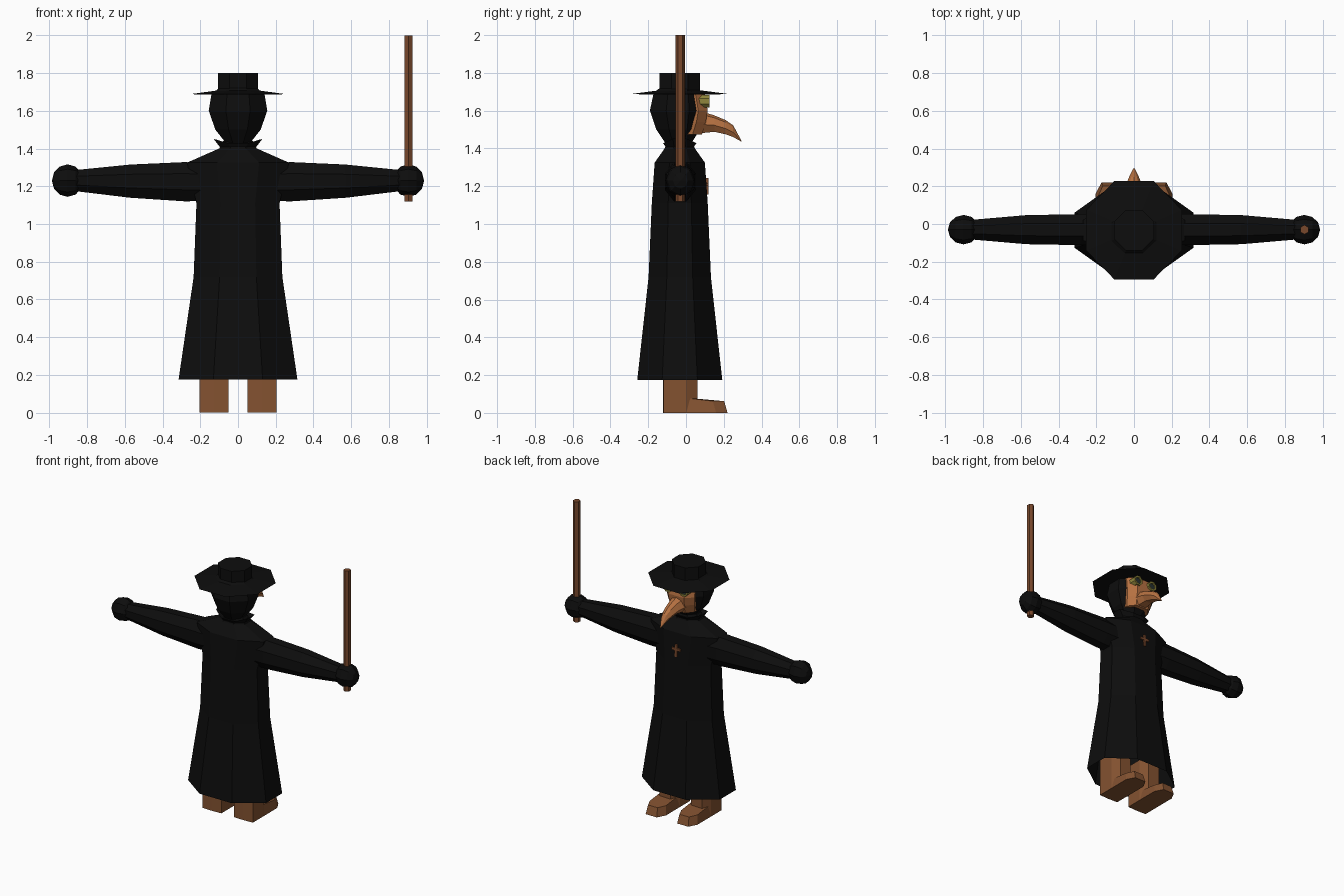
import bpy, bmesh, math
from mathutils import Vector

if "Cube" in bpy.data.objects:
    bpy.data.objects.remove(bpy.data.objects["Cube"])

CY = -0.033  # depth centre of the figure


def material(name, r, g, b):
    m = bpy.data.materials.new(name)
    m.diffuse_color = (r, g, b, 1)
    m.use_nodes = True
    m.node_tree.nodes["Principled BSDF"].inputs["Base Color"].default_value = m.diffuse_color
    return m


BLACK = material("black_cloth", 0.004, 0.004, 0.004)
LEATHER = material("brown_leather", 0.23, 0.085, 0.03)
MASK = material("tan_leather", 0.48, 0.17, 0.055)
WOOD = material("wood", 0.19, 0.065, 0.025)
BRASS = material("brass", 0.28, 0.24, 0.045)
GLASS = material("dark_glass", 0.02, 0.03, 0.03)


def finish(name, bm, mat):
    bmesh.ops.recalc_face_normals(bm, faces=bm.faces)
    me = bpy.data.meshes.new(name)
    bm.to_mesh(me)
    bm.free()
    me.materials.append(mat)
    ob = bpy.data.objects.new(name, me)
    bpy.context.collection.objects.link(ob)
    return ob


def loft(name, rings, mat, cap_start=True, cap_end=True):
    """Skin a list of equal-length point rings."""
    bm = bmesh.new()
    vs = [[bm.verts.new(p) for p in r] for r in rings]
    n = len(rings[0])
    for a, b in zip(vs, vs[1:]):
        for i in range(n):
            j = (i + 1) % n
            bm.faces.new((a[i], a[j], b[j], b[i]))
    if cap_start:
        bm.faces.new(vs[0])
    if cap_end:
        bm.faces.new(vs[-1])
    return finish(name, bm, mat)


def octagon(rx, ry):
    """Octagon with flat sides facing both axes."""
    k = math.cos(math.pi / 8)
    angs = [math.pi / 8 + i * math.pi / 4 for i in range(8)]
    return [(rx * math.cos(a) / k, ry * math.sin(a) / k) for a in angs]


def level(rx, ry, z, cy=CY):
    return [(x, y + cy, z) for x, y in octagon(rx, ry)]


# Long coat, open at the hem
loft("coat", [level(0.315, 0.225, 0.175), level(0.235, 0.165, 0.72),
              level(0.22, 0.148, 1.11), level(0.27, 0.133, 1.325),
              level(0.10, 0.08, 1.40), level(0.08, 0.065, 1.44)],
     BLACK, cap_start=False)

# Flared collar with a zigzag rim
rim = [(x, y, z + (0.012 if i in (0, 3, 4, 7) else -0.012))
       for i, (x, y, z) in enumerate(level(0.13, 0.088, 1.44))]
loft("collar", [level(0.085, 0.07, 1.385), level(0.09, 0.07, 1.40), rim,
                level(0.08, 0.06, 1.42)], BLACK)

# Hooded head
loft("head", [level(0.065, 0.07, 1.43, -0.04), level(0.12, 0.115, 1.50, -0.042),
              level(0.155, 0.147, 1.60, -0.044), level(0.14, 0.13, 1.69, -0.042),
              level(0.10, 0.10, 1.72, -0.04)], BLACK)

# Hat: thin sloping brim with a flat crown
loft("hat", [level(0.14, 0.14, 1.685), level(0.253, 0.26, 1.688),
             level(0.107, 0.107, 1.708), level(0.107, 0.107, 1.80)], BLACK)


# Face mask wrapped over the front of the head
def mask_ring(s, front, z):
    return [(-0.115 * s, 0, z), (-0.115 * s, front - 0.05, z), (-0.065 * s, front, z),
            (0.065 * s, front, z), (0.115 * s, front - 0.05, z), (0.115 * s, 0, z)]


loft("face_mask", [mask_ring(0.8, 0.085, 1.475), mask_ring(0.92, 0.105, 1.54),
                   mask_ring(1, 0.115, 1.60), mask_ring(0.95, 0.10, 1.69)], MASK)


# Curved beak
def beak_ring(y, top, bot, w):
    mid = bot + 0.4 * (top - bot)
    return [(0, y, top), (w * 0.6, y, top - 0.15 * (top - bot)), (w, y, mid),
            (w * 0.5, y, bot), (-w * 0.5, y, bot), (-w, y, mid),
            (-w * 0.6, y, top - 0.15 * (top - bot))]


loft("beak", [beak_ring(0.07, 1.60, 1.48, 0.07), beak_ring(0.15, 1.575, 1.488, 0.052),
              beak_ring(0.21, 1.55, 1.475, 0.04), beak_ring(0.25, 1.522, 1.46, 0.026),
              beak_ring(0.295, 1.438, 1.435, 0.003)], MASK)

# Mirrored parts: goggles, sleeves, hands, legs
for s, side in ((-1, "left"), (1, "right")):
    def disc(r, y):
        return [(s * 0.063 + x, y, 1.65 + z) for x, z in octagon(r, r)]

    loft(side + "_goggle", [disc(0.034, 0.06), disc(0.034, 0.125),
                            disc(0.022, 0.125), disc(0.022, 0.11)], BRASS)
    loft(side + "_lens", [disc(0.022, 0.109), disc(0.022, 0.116)], GLASS)

    # Tapered sleeve
    sleeve = [(0.18, 1.222, 0.082, 0.10), (0.28, 1.224, 0.082, 0.104),
              (0.57, 1.227, 0.077, 0.088), (0.86, 1.23, 0.052, 0.056)]
    loft(side + "_sleeve", [[(s * x, CY + 0.003 + a, z + b) for a, b in octagon(ry, rz)]
                            for x, z, ry, rz in sleeve], BLACK)

    # Gloved hand
    bm = bmesh.new()
    bmesh.ops.create_uvsphere(bm, u_segments=8, v_segments=6, radius=1)
    for v in bm.verts:
        x, y, z = v.co
        v.co = Vector((s * 0.903 + z * 0.083, CY + 0.003 + y * 0.078, 1.23 + x * 0.086))
    finish(side + "_hand", bm, BLACK)

    # Leg column with chamfered front
    leg = [(-0.077, -0.12), (0, -0.123), (0.077, -0.12), (0.077, 0.0),
           (0.045, 0.06), (-0.045, 0.06), (-0.077, 0.0)]
    loft(side + "_leg", [[(s * 0.127 + x, y, z) for x, y in leg] for z in (0, 0.32)],
         LEATHER)

    # Foot with tapered toe
    sole = [(-0.077, -0.05), (0.077, -0.05), (0.077, 0.16),
            (0.045, 0.22), (-0.045, 0.22), (-0.077, 0.16)]
    base = [(s * 0.127 + x, y, 0) for x, y in sole]
    top = [(s * 0.127 + x * 0.85, y - (0.018 if y > 0 else 0),
            0.062 if y > 0 else 0.085) for x, y in sole]
    loft(side + "_foot", [base, top], LEATHER)

# Staff held upright in one hand
loft("staff", [[(0.903 + 0.025 * math.cos(i * math.pi / 3 + math.pi / 6),
                 -0.03 + 0.025 * math.sin(i * math.pi / 3 + math.pi / 6), z)
                for i in range(6)] for z in (1.12, 2.0)], WOOD)

# Chest pendant shaped as a cross
cross = [(0.009, 1.155), (0.009, 1.20), (0.034, 1.20), (0.034, 1.218),
         (0.009, 1.218), (0.009, 1.243)]
outline = cross + [(-x, z) for x, z in reversed(cross)]
loft("pendant", [[(x, y, z) for x, z in outline] for y in (0.09, 0.118)], WOOD)
